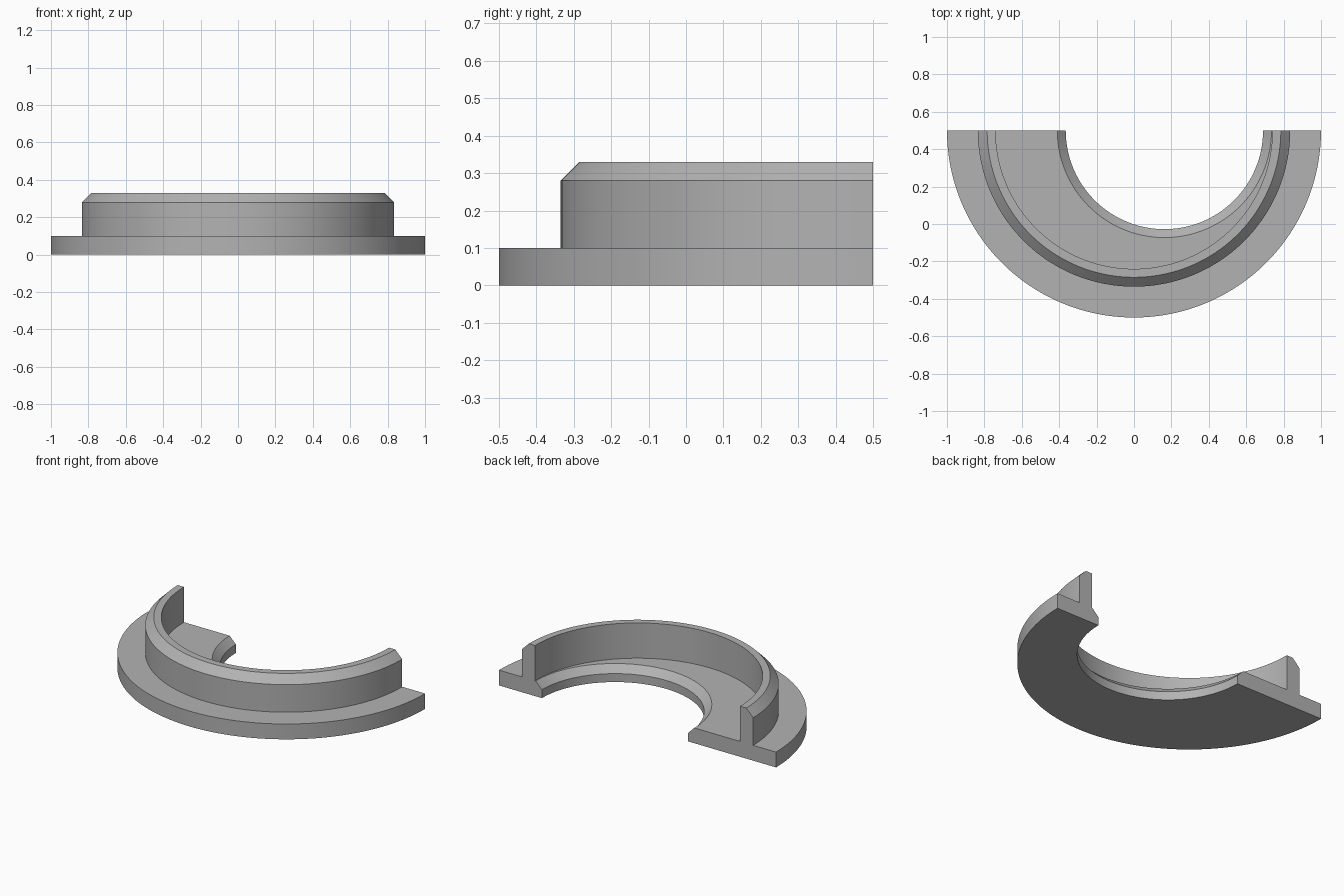
import bpy, bmesh, math

if "Cube" in bpy.data.objects:
    bpy.data.objects.remove(bpy.data.objects["Cube"], do_unlink=True)

SEGMENTS = 96
BACK_Y = 0.5        # plane of the cut ends
BORE_X = 0.1625     # the bore is off centre

# Closed cross-section: (centre x, radius, height)
section = [
    (0, 1.0, 0), (0, 1.0, 0.1),                           # flange rim
    (0, 0.835, 0.1), (0, 0.835, 0.28),                    # collar outside
    (0, 0.785, 0.33), (0, 0.74, 0.33),                    # collar chamfer and top
    (0, 0.74, 0.1),                                       # collar inside
    (BORE_X, 0.5725, 0.1), (BORE_X, 0.5275, 0.055),       # bore chamfer
    (BORE_X, 0.5275, 0),                                  # bore wall
]

# One shared material
grey = bpy.data.materials.new("mid grey")
grey.use_nodes = True
colour = (0.45, 0.45, 0.45, 1)
grey.diffuse_color = colour
grey.node_tree.nodes["Principled BSDF"].inputs["Base Color"].default_value = colour

# Sweep the section through a half turn
bm = bmesh.new()
arcs = []
for cx, r, z in section:
    arc = []
    for i in range(SEGMENTS + 1):
        a = math.pi * (1 + i / SEGMENTS)
        arc.append(bm.verts.new((cx + r * math.cos(a), BACK_Y + r * math.sin(a), z)))
    arcs.append(arc)
for k, arc in enumerate(arcs):
    after = arcs[(k + 1) % len(arcs)]
    for i in range(SEGMENTS):
        bm.faces.new((arc[i], arc[i + 1], after[i + 1], after[i]))

# Flat cut ends
for end in (0, SEGMENTS):
    bm.faces.new([arc[end] for arc in arcs])
bmesh.ops.recalc_face_normals(bm, faces=bm.faces)

mesh = bpy.data.meshes.new("half_flanged_collar")
bm.to_mesh(mesh)
bm.free()
mesh.materials.append(grey)
collar = bpy.data.objects.new("half_flanged_collar", mesh)
bpy.context.collection.objects.link(collar)

# Smooth curved walls, crisp edges
bpy.ops.object.select_all(action="DESELECT")
collar.select_set(True)
bpy.context.view_layer.objects.active = collar
bpy.ops.object.shade_smooth_by_angle(angle=math.radians(30))
